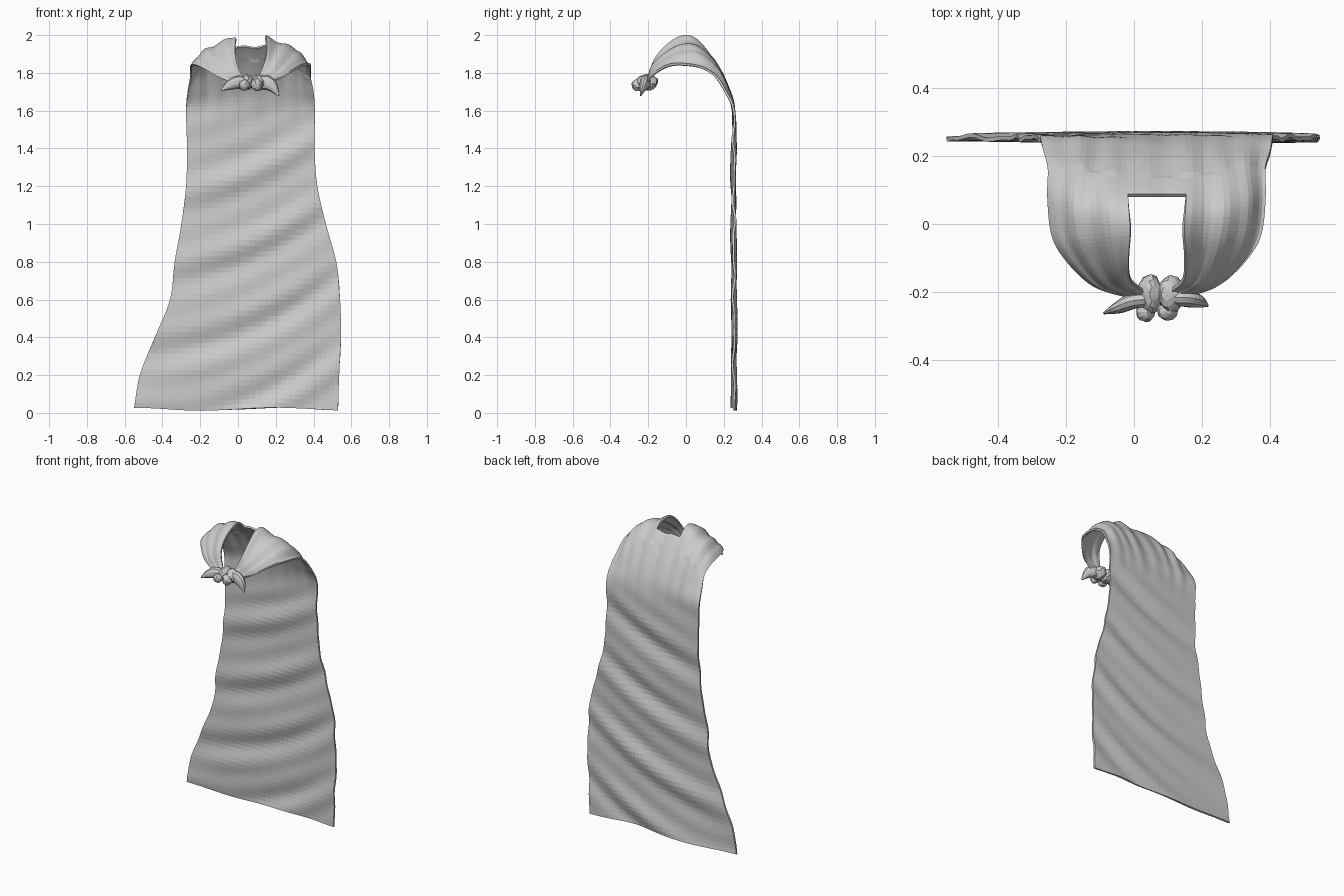
import bpy, bmesh, math
from mathutils import Vector

cube = bpy.data.objects.get("Cube")
if cube:
    bpy.data.objects.remove(cube)

cloth = bpy.data.materials.new("cloth grey")
cloth.use_nodes = True
cloth.diffuse_color = (0.6, 0.6, 0.6, 1)
cloth.node_tree.nodes["Principled BSDF"].inputs["Base Color"].default_value = (0.6, 0.6, 0.6, 1)


def spline(points, steps):
    """Smooth path through the given points."""
    pts = [Vector(p) for p in points]
    pts = [2 * pts[0] - pts[1]] + pts + [2 * pts[-1] - pts[-2]]
    path = []
    for a, b, c, d in zip(pts, pts[1:], pts[2:], pts[3:]):
        for k in range(steps):
            t = k / steps
            path.append(b + (c - a) * t / 2 + (a * 2 - b * 5 + c * 4 - d) * t * t / 2
                        + (b * 3 - a - c * 3 + d) * t ** 3 / 2)
    return path + [pts[-2]]


def finish(name, bm):
    bmesh.ops.recalc_face_normals(bm, faces=bm.faces)
    mesh = bpy.data.meshes.new(name)
    bm.to_mesh(mesh)
    bm.free()
    mesh.materials.append(cloth)
    obj = bpy.data.objects.new(name, mesh)
    bpy.context.collection.objects.link(obj)
    return obj


def smoothstep(a, b, x):
    t = min(max((x - a) / (b - a), 0), 1)
    return t * t * (3 - 2 * t)


# Hanging back: height, right edge, left edge
back = [(0.02, -0.55, 0.53), (0.2, -0.52, 0.535), (0.4, -0.44, 0.545),
        (0.6, -0.36, 0.54), (0.8, -0.335, 0.52), (1.0, -0.30, 0.465),
        (1.2, -0.275, 0.42), (1.4, -0.27, 0.405), (1.6, -0.275, 0.407)]
rows = []
for z, xr, xl in back:
    rows.append([Vector((xr + (xl - xr) * f, 0.253, z))
                 for f in (0, 0.19, 0.38, 0.62, 0.81, 1)])

# Shoulders and front flaps: outer edge, middle, neck edge of the right half
flaps = [
    [(-0.265, 0.212, 1.70), (-0.14, 0.215, 1.73), (-0.02, 0.205, 1.75)],
    [(-0.25, 0.16, 1.78), (-0.15, 0.15, 1.85), (-0.02, 0.13, 1.88)],
    [(-0.25, 0.08, 1.83), (-0.16, 0.06, 1.92), (-0.015, 0.05, 1.97)],
    [(-0.238, -0.03, 1.845), (-0.15, -0.03, 1.92), (-0.01, -0.02, 1.985)],
    [(-0.20, -0.10, 1.835), (-0.12, -0.11, 1.88), (-0.015, -0.10, 1.94)],
    [(-0.13, -0.17, 1.795), (-0.075, -0.175, 1.825), (-0.01, -0.16, 1.87)],
    [(-0.06, -0.20, 1.76), (-0.02, -0.20, 1.775), (0.02, -0.19, 1.79)],
    [(0.04, -0.22, 1.735), (0.045, -0.22, 1.745), (0.05, -0.215, 1.755)],
]
neck_row = len(back) + 2
for half in flaps:
    right = [Vector(p) for p in half]
    left = [Vector((0.135 - p.x, p.y, p.z)) for p in reversed(right)]
    rows.append(right + left)

STEP, SIDE, MID = 7, 8, 8
tracks = [spline([r[i] for r in rows], STEP) for i in range(6)]
grid = []
for j, section in enumerate(zip(*tracks)):
    line = (spline(section[:3], SIDE)
            + [section[2].lerp(section[3], k / MID) for k in range(1, MID)]
            + spline(section[3:], SIDE))
    for i, p in enumerate(line):
        s = i / (len(line) - 1)
        along = j / STEP
        hang = 1 - smoothstep(1.35, 1.75, p.z)
        # Diagonal folds sweep across the hanging cloth
        bend = p.z - 0.55 * p.x - 0.35 * p.x ** 2
        fold = 0.6 * math.sin(bend * 19 + 1.2 * math.sin(p.x * 4)) + 0.4 * math.sin(bend * 34 + p.x * 6)
        # Pleats run along the gathered shoulders
        pleat = math.sin(s * 44) * 0.6 + math.sin(s * 27 + along * 0.4) * 0.4
        over = smoothstep(1.45, 1.8, p.z) * (1 - smoothstep(14, 16, along))
        if along < len(back) + 1:
            p.y += 0.014 * fold * hang * (0.55 + 0.45 * math.sin(s * math.pi))
            p.y += 0.006 * pleat * over
        p.z += 0.009 * pleat * over * smoothstep(len(back) - 1, len(back) + 2, along)
        p.z += 0.008 * math.cos(s * 9) * (1 - smoothstep(0, 0.15, p.z))
    grid.append(line)

bm = bmesh.new()
verts = [[bm.verts.new(p) for p in line] for line in grid]
inner_right, inner_left = 2 * SIDE, 2 * SIDE + MID
for j in range(len(verts) - 1):
    for i in range(len(verts[0]) - 1):
        if j >= neck_row * STEP - STEP // 2 and inner_right <= i < inner_left:
            continue  # neck opening
        bm.faces.new((verts[j][i], verts[j][i + 1], verts[j + 1][i + 1], verts[j + 1][i]))
loose = [v for v in bm.verts if not v.link_faces]
bmesh.ops.delete(bm, geom=loose, context='VERTS')
cape = finish("cape", bm)
solid = cape.modifiers.new("thickness", 'SOLIDIFY')
solid.thickness = 0.012
solid.offset = 0


def tail(name, points, radii, flat=0.7):
    """Tapered, slightly flattened cloth end."""
    bm = bmesh.new()
    path = spline(points, 4)
    widths = spline([(r, 0, 0) for r in radii], 4)
    rings = []
    for k, p in enumerate(path):
        d = (path[min(k + 1, len(path) - 1)] - path[max(k - 1, 0)]).normalized()
        side = d.cross(Vector((0, 1, 0))).normalized()
        up = side.cross(d)
        w = widths[k].x
        rings.append([bm.verts.new(p + side * w * math.cos(a) + up * w * flat * math.sin(a))
                      for a in (2 * math.pi * n / 10 for n in range(10))])
    for a, b in zip(rings, rings[1:]):
        for n in range(10):
            bm.faces.new((a[n], a[n - 1], b[n - 1], b[n]))
    bm.faces.new(rings[0])
    bm.faces.new(rings[-1])
    finish(name, bm)


def lump(name, centre, size, turn=0):
    """Rounded fold of the knot."""
    bm = bmesh.new()
    bmesh.ops.create_uvsphere(bm, u_segments=12, v_segments=8, radius=1)
    for v in bm.verts:
        v.co *= 1 + 0.07 * math.sin(5 * v.co.x + 4 * v.co.z)
        v.co = Vector(a * b for a, b in zip(v.co, size))
    obj = finish(name, bm)
    obj.location = centre
    obj.rotation_euler.y = turn


# Knot at the throat with two loose ends
tail("knot_tail_right", [(0.06, -0.22, 1.745), (0.0, -0.225, 1.75), (-0.045, -0.245, 1.735),
                         (-0.088, -0.262, 1.708)], [0.03, 0.035, 0.026, 0.005])
tail("knot_tail_left", [(0.08, -0.22, 1.745), (0.14, -0.215, 1.75), (0.18, -0.225, 1.73),
                        (0.215, -0.24, 1.68)], [0.03, 0.04, 0.032, 0.005])
lump("knot_fold_right", (0.048, -0.205, 1.75), (0.036, 0.058, 0.042), 0.3)
lump("knot_fold_left", (0.108, -0.205, 1.75), (0.04, 0.055, 0.042), -0.3)
lump("knot_front_right", (0.035, -0.258, 1.735), (0.028, 0.03, 0.03), 0.5)
lump("knot_front_left", (0.098, -0.256, 1.738), (0.03, 0.028, 0.034), -0.4)
